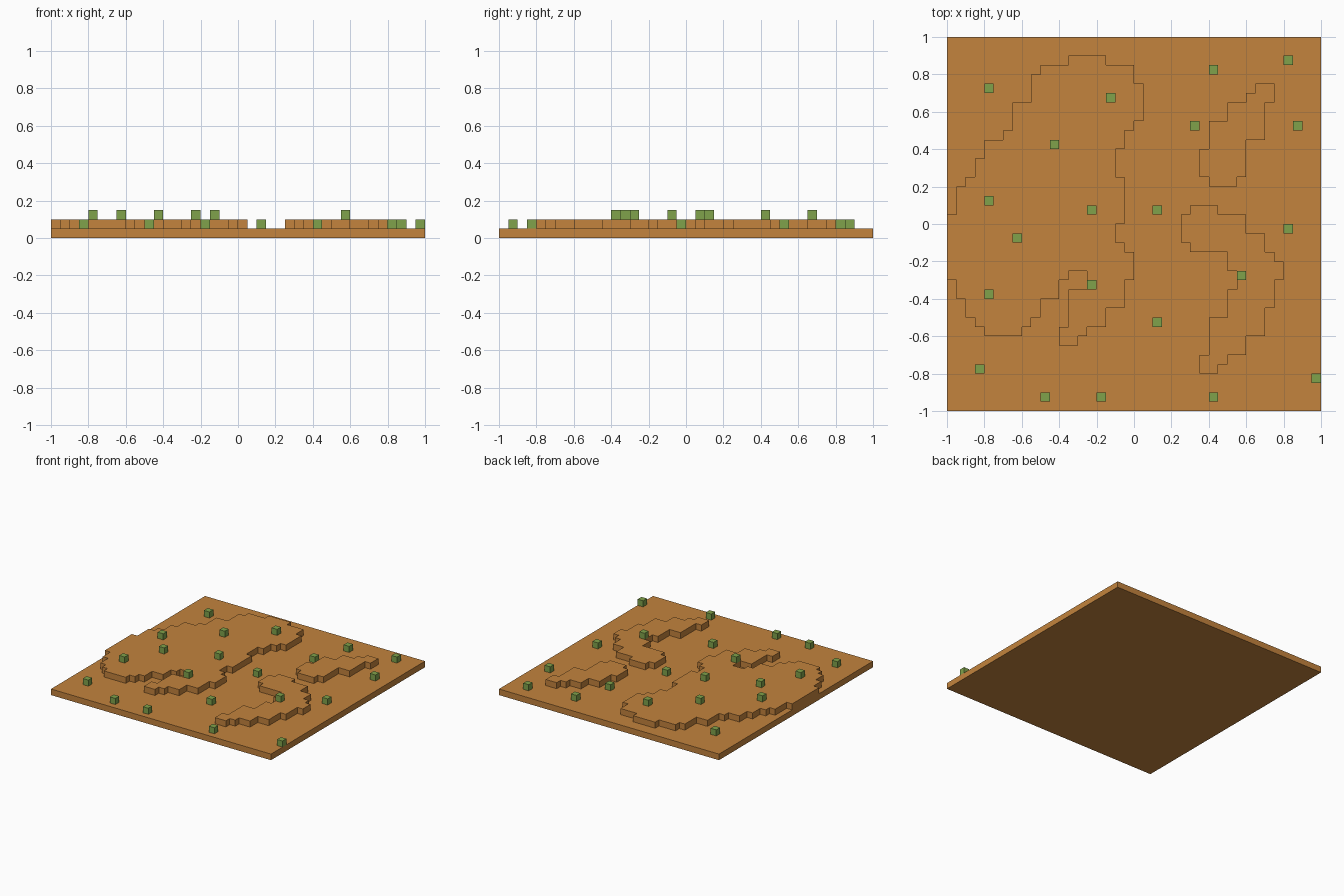
import bpy
import bmesh

cube = bpy.data.objects.get("Cube")
if cube:
    bpy.data.objects.remove(cube, do_unlink=True)

CELL = 0.05  # size of one block


def material(name, rgb):
    mat = bpy.data.materials.new(name)
    mat.use_nodes = True
    mat.diffuse_color = (*rgb, 1)
    bsdf = mat.node_tree.nodes["Principled BSDF"]
    bsdf.inputs["Base Color"].default_value = (*rgb, 1)
    bsdf.inputs["Roughness"].default_value = 0.9
    return mat


sand = material("sand_orange", (0.546, 0.228, 0.047))
green = material("cactus_green", (0.216, 0.362, 0.070))


def prism(name, outline, z0, height, mat):
    """Extrude a counter-clockwise outline, given in cells, straight up."""
    bm = bmesh.new()
    base = bm.faces.new([bm.verts.new((x * CELL, y * CELL, z0 * CELL)) for x, y in outline])
    top = bmesh.ops.extrude_face_region(bm, geom=[base], use_keep_orig=True)["geom"]
    bmesh.ops.translate(bm, vec=(0, 0, height * CELL),
                        verts=[v for v in top if isinstance(v, bmesh.types.BMVert)])
    bmesh.ops.recalc_face_normals(bm, faces=bm.faces)
    mesh = bpy.data.meshes.new(name)
    bm.to_mesh(mesh)
    bm.free()
    mesh.materials.append(mat)
    obj = bpy.data.objects.new(name, mesh)
    bpy.context.collection.objects.link(obj)
    return obj


def stepped(path):
    """Turn alternating x, y, x, y... moves into the corners of a closed stepped outline."""
    corners = []
    for i, a in enumerate(path):
        b = path[(i + 1) % len(path)]
        corners.append((a, b) if i % 2 == 0 else (b, a))
    return corners


def square(x, y, size):
    return [(x, y), (x + size, y), (x + size, y + size), (x, y + size)]


# Ground slab
prism("ground_slab", square(-20, -20, 40), 0, 1, sand)

# Raised plateaus, one block high with stepped edges
plateaus = {
    "large_plateau": [
        -7, 17, -10, 16, -11, 13, -13, 10, -14, 9, -16, 7, -17, 5, -18, 4, -19, 1,
        -20, -6, -19, -8, -18, -10, -17, -11, -16, -12, -12, -11, -11, -10, -10, -8,
        -8, -6, -7, -5, -5, -7, -7, -11, -8, -13, -6, -12, -5, -11, -3, -9, -1, -6,
        0, -3, -1, -2, -2, 0, -1, 5, -2, 8, -1, 10, 0, 11, 1, 15, 0, 17, -3, 18],
    "back_plateau": [
        13, 14, 12, 13, 10, 11, 8, 8, 7, 5, 8, 4, 11, 5, 12, 9, 14, 13, 15, 15],
    "front_plateau": [
        6, 1, 5, -2, 6, -3, 10, -5, 11, -7, 10, -10, 8, -14, 7, -16, 9, -15, 10, -14,
        12, -12, 14, -9, 15, -6, 16, -4, 15, -3, 14, -1, 12, 1, 9, 2],
}
for name, path in plateaus.items():
    prism(name, stepped(path), 1, 1, sand)

# Cactus blocks: cell corners, on the low ground (level 1) or on a plateau (level 2)
cacti = {
    1: [(-16, 14), (2, 1), (2, -11), (-17, -16), (-10, -19), (-4, -19), (8, -19),
        (19, -17), (16, -1), (17, 10), (6, 10), (8, 16), (16, 17)],
    2: [(-3, 13), (-9, 8), (-16, 2), (-13, -2), (-5, 1), (-16, -8), (-5, -7), (11, -6)],
}
for level, cells in cacti.items():
    for x, y in cells:
        prism("cactus_block", square(x, y, 1), level, 1, green)
